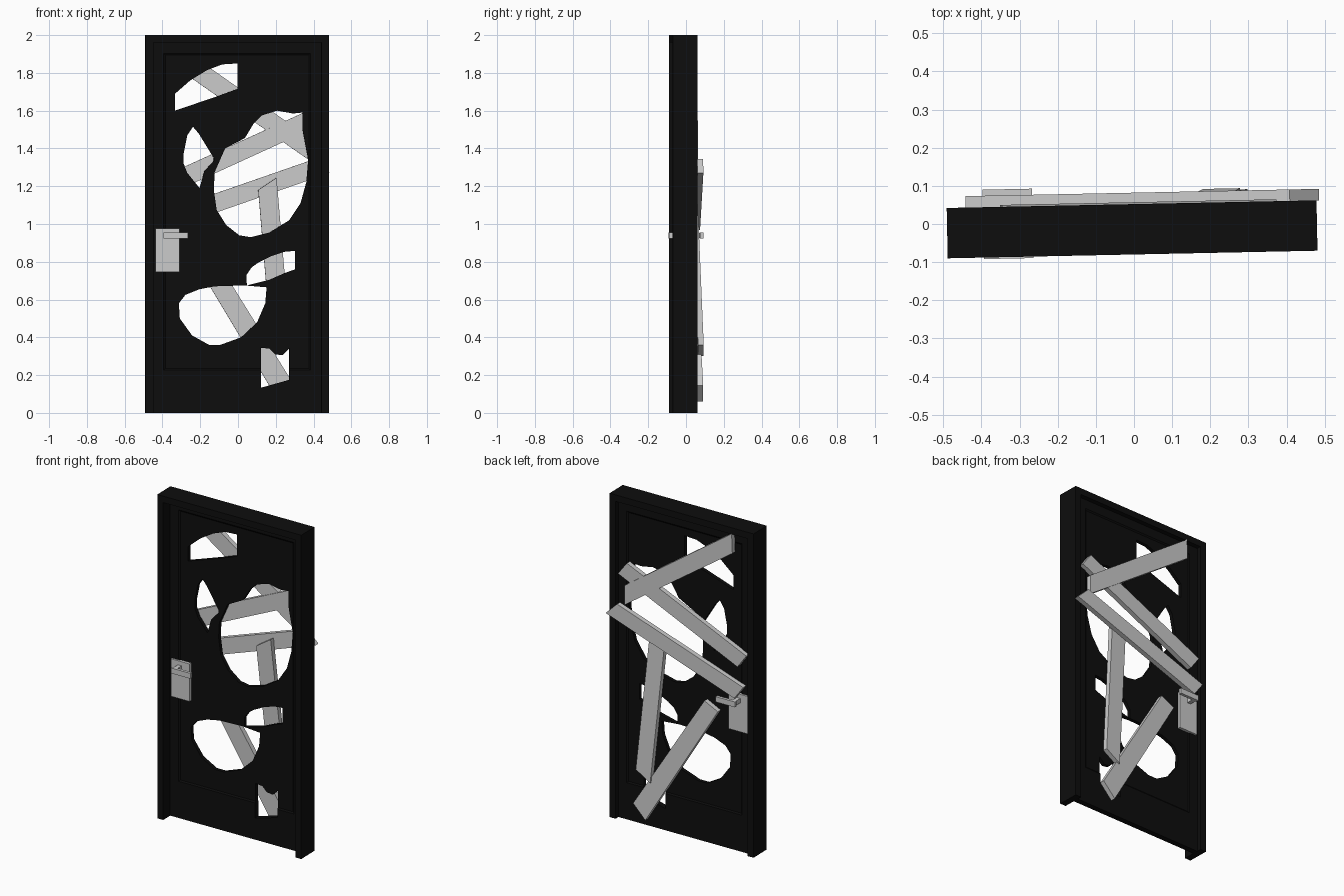
import bpy, bmesh, math
from mathutils import Matrix, Vector

if "Cube" in bpy.data.objects:
    bpy.data.objects.remove(bpy.data.objects["Cube"])

# Whole door stands slightly turned about z
PLACE = Matrix.Translation((-0.005, -0.014, 0)) @ Matrix.Rotation(math.radians(1.18), 4, 'Z')
black = bpy.data.materials.new("black_paint")
black.diffuse_color = (0.004, 0.004, 0.004, 1)
black.use_nodes = True
black.node_tree.nodes["Principled BSDF"].inputs["Base Color"].default_value = black.diffuse_color


def finish(bm, name, mat=None):
    bmesh.ops.recalc_face_normals(bm, faces=bm.faces)
    bm.transform(PLACE)
    me = bpy.data.meshes.new(name)
    bm.to_mesh(me)
    bm.free()
    ob = bpy.data.objects.new(name, me)
    bpy.context.collection.objects.link(ob)
    if mat:
        me.materials.append(mat)
    return ob


def add_box(bm, x, y, z):
    m = Matrix.Translation((sum(x) / 2, sum(y) / 2, sum(z) / 2)) @ Matrix.Diagonal(
        (x[1] - x[0], y[1] - y[0], z[1] - z[0], 1))
    bmesh.ops.create_cube(bm, size=1, matrix=m)


def add_prism(bm, front, back):
    """Solid between two matching outlines."""
    a = [bm.verts.new(p) for p in front]
    b = [bm.verts.new(p) for p in back]
    bm.faces.new(a)
    bm.faces.new(b[::-1])
    for i in range(len(a)):
        j = (i + 1) % len(a)
        bm.faces.new((a[i], b[i], b[j], a[j]))


# Frame: one U-shaped profile, open at the bottom
W, T = 0.485, 0.04
outline = [(-W, 0), (-W, 2), (W, 2), (W, 0), (W - T, 0), (W - T, 2 - T), (T - W, 2 - T), (T - W, 0)]
bm = bmesh.new()
add_prism(bm, [(x, -0.066, z) for x, z in outline], [(x, 0.066, z) for x, z in outline])
finish(bm, "door_frame", black)

# Door leaf with a sunken panel on both sides
MID, HALF = 0.021, 0.017
bm = bmesh.new()
add_box(bm, (T - W, W - T), (MID - HALF, MID + HALF), (0, 2 - T))
bm.normal_update()
sides = [f for f in bm.faces if abs(f.normal.y) > 0.9]
bmesh.ops.inset_individual(bm, faces=sides, thickness=0.08)
for v in {v for f in sides for v in f.verts}:
    if v.co.z < 1:
        v.co.z += 0.17
bmesh.ops.inset_individual(bm, faces=sides, thickness=0.012, depth=-0.006)
leaf = finish(bm, "door_leaf", black)

# Broken holes through the leaf
holes = [
    [(-.33, 1.6), (-.33, 1.69), (-.25, 1.76), (-.16, 1.815), (-.08, 1.845), (0, 1.85), (0, 1.715), (-.11, 1.675)],
    [(-.235, 1.515), (-.265, 1.47), (-.285, 1.37), (-.285, 1.32), (-.265, 1.27), (-.2, 1.19),
     (-.175, 1.28), (-.125, 1.335), (-.125, 1.35), (-.205, 1.48)],
    [(-.12, 1.275), (-.065, 1.4), (.04, 1.455), (.085, 1.53), (.13, 1.575), (.21, 1.6), (.295, 1.585), (.345, 1.59),
     (.345, 1.5), (.375, 1.34), (.365, 1.22), (.335, 1.11), (.275, 1.02), (.17, .955), (.07, .93),
     (.01, .94), (-.06, .995), (-.11, 1.075), (-.125, 1.18)],
    [(.05, .675), (.048, .73), (.075, .77), (.11, .795), (.18, .83), (.25, .853), (.305, .858), (.305, .76),
     (.25, .74), (.17, .705)],
    [(-.31, .58), (-.275, .625), (-.2, .655), (-.12, .67), (.035, .675), (.155, .665), (.148, .58), (.105, .48),
     (.02, .4), (-.09, .36), (-.15, .36), (-.24, .41), (-.305, .5)],
    [(.125, .345), (.17, .34), (.2, .31), (.24, .305), (.275, .34), (.275, .175), (.125, .133)],
]
bm = bmesh.new()
for h in holes:
    add_prism(bm, [(x + .002, -0.1, z) for x, z in h], [(x + .002, 0.15, z) for x, z in h])
cutter = finish(bm, "hole_cutter", black)
cutter.hide_render = True
mod = leaf.modifiers.new("holes", 'BOOLEAN')
mod.operation, mod.solver, mod.object = 'DIFFERENCE', 'EXACT', cutter
bpy.context.view_layer.objects.active = leaf
bpy.ops.object.modifier_apply(modifier=mod.name)
bpy.data.objects.remove(cutter)


# Boards nailed over the back: two corners per end, and the depth of each end
def board(name, a, ya, b, yb, t=0.03):
    bm = bmesh.new()
    pts = [Vector((x + .005, y, z)) for (x, z), y in zip(a + b, (ya, ya, yb, yb))]
    off = Vector((0, t / 2, 0))
    add_prism(bm, [p - off for p in pts], [p + off for p in pts])
    finish(bm, name)


board("board_top", [(-.35, 1.845), (-.345, 1.965)], .056, [(.375, 1.46), (.375, 1.34)], .056)
board("board_upper", [(-.38, 1.15), (-.44, 1.232)], .05, [(.365, 1.597), (.425, 1.518)], .05)
board("board_middle", [(-.38, .968), (-.44, 1.05)], .081, [(.41, 1.345), (.487, 1.27)], .081)
board("board_upright", [(.108, 1.18), (.205, 1.245)], .051, [(.28, .36), (.183, .30)], .087)
board("board_lower", [(-.25, .84), (-.16, .885)], .053, [(.30, .145), (.218, .06)], .084)

# Handles, mirrored on both faces of the leaf
for side, s in (("front", -1), ("back", 1)):
    def depth(a, b):
        return tuple(sorted((MID + s * a, MID + s * b)))
    bm = bmesh.new()
    add_box(bm, (-.432, -.306), depth(HALF - .008, HALF + .012), (.745, .977))
    finish(bm, side + "_handle_plate")
    bm = bmesh.new()
    add_box(bm, (-.385, -.36), depth(HALF, .075), (.925, .952))
    add_box(bm, (-.39, -.26), depth(.073, .091), (.922, .955))
    finish(bm, side + "_handle_lever")
